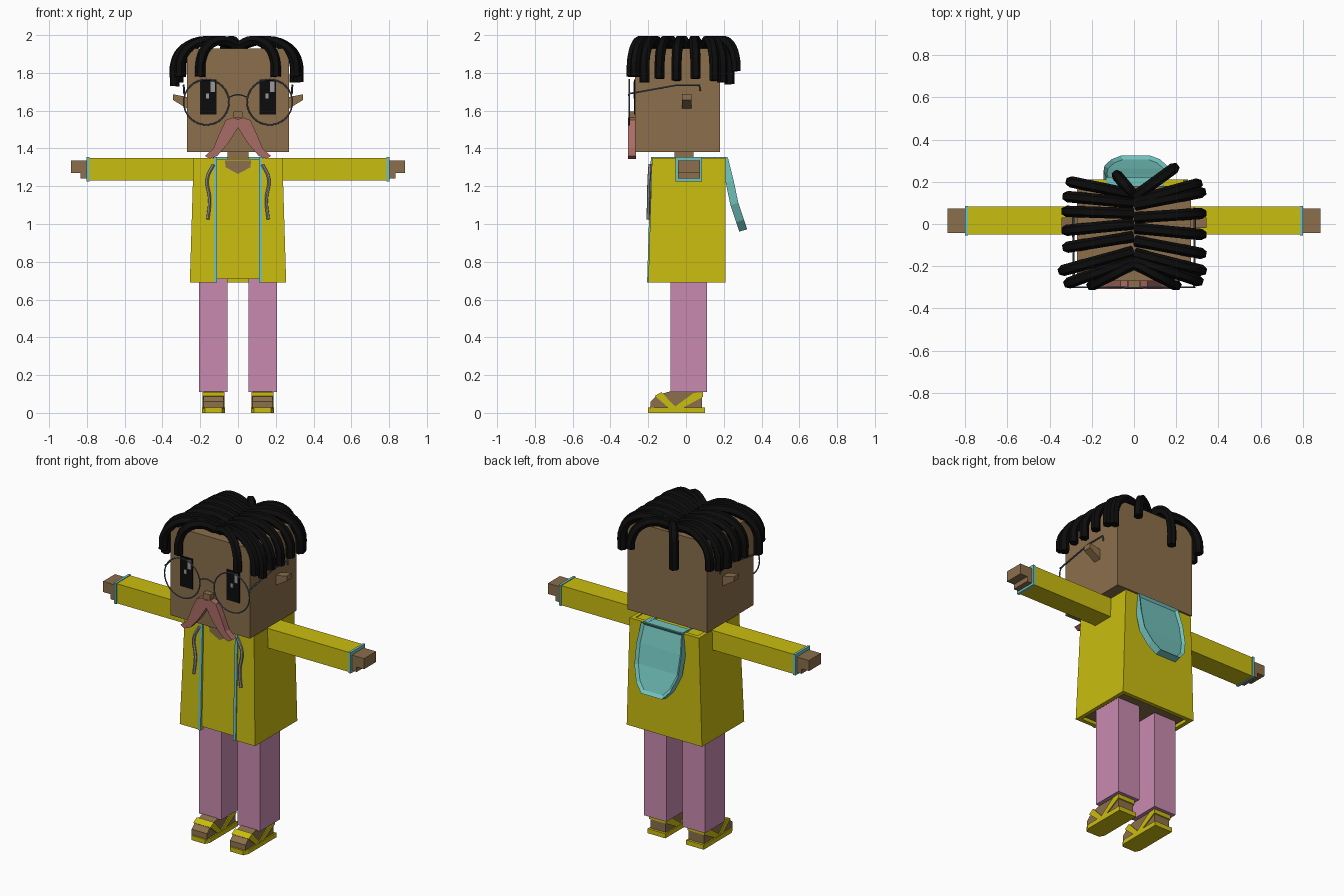
import bpy, bmesh, math
from mathutils import Vector

cube = bpy.data.objects.get("Cube")
if cube:
    bpy.data.objects.remove(cube, do_unlink=True)


def material(name, hex_code):
    rgb = [int(hex_code[i:i + 2], 16) / 255 for i in (0, 2, 4)]
    lin = [c / 12.92 if c <= 0.04045 else ((c + 0.055) / 1.055) ** 2.4 for c in rgb]
    m = bpy.data.materials.new(name)
    m.use_nodes = True
    m.diffuse_color = (*lin, 1)
    m.node_tree.nodes["Principled BSDF"].inputs["Base Color"].default_value = (*lin, 1)
    return m


SKIN = material("brown skin", "8B6F4B")
YELLOW = material("yellow cloth", "CABD10")
PINK = material("pink cloth", "C98BB0")
CYAN = material("cyan trim", "72C2BC")
BLACK = material("black", "0C0C0C")
SALMON = material("salmon moustache", "AA6C65")
STEEL = material("steel frame", "5C6573")
CORD = material("grey cord", "9A9A9E")
SIDES = ((-1, "right"), (1, "left"))


def finish(name, bm, *mats):
    bmesh.ops.recalc_face_normals(bm, faces=bm.faces)
    me = bpy.data.meshes.new(name)
    bm.to_mesh(me)
    bm.free()
    for m in mats:
        me.materials.append(m)
    ob = bpy.data.objects.new(name, me)
    bpy.context.collection.objects.link(ob)
    return ob


def prism(name, pts, axis, lo, hi, mat):
    """Extrude a 2D outline along the given axis; points use the other two axes in order."""
    bm = bmesh.new()

    def place(p, d):
        co = list(p)
        co.insert("xyz".index(axis), d)
        return bm.verts.new(co)
    a = [place(p, lo) for p in pts]
    b = [place(p, hi) for p in pts]
    n = len(pts)
    bm.faces.new(a)
    bm.faces.new(b)
    for i in range(n):
        j = (i + 1) % n
        bm.faces.new((a[i], a[j], b[j], b[i]))
    return finish(name, bm, mat)


def box(name, x, y, z, mat):
    x = sorted(x)
    return prism(name, [(x[0], y[0]), (x[1], y[0]), (x[1], y[1]), (x[0], y[1])], "z", *z, mat)


def loft(name, bottom, top, z0, z1, *mats):
    """Join a bottom outline to a matching top outline."""
    bm = bmesh.new()
    a = [bm.verts.new((*p, z0)) for p in bottom]
    b = [bm.verts.new((*p, z1)) for p in top]
    floor = bm.faces.new(a)
    bm.faces.new(b)
    for i in range(len(a)):
        j = (i + 1) % len(a)
        bm.faces.new((a[i], a[j], b[j], b[i]))
    floor.material_index = len(mats) - 1
    return finish(name, bm, *mats)


def tube(name, pts, radius, mat, smooth_path=True):
    cu = bpy.data.curves.new(name, "CURVE")
    cu.dimensions = "3D"
    cu.bevel_depth, cu.bevel_resolution, cu.use_fill_caps = radius, 1, True
    cu.resolution_u = 4
    sp = cu.splines.new("BEZIER" if smooth_path else "POLY")
    points = sp.bezier_points if smooth_path else sp.points
    points.add(len(pts) - 1)
    for q, p in zip(points, pts):
        if smooth_path:
            q.co = p
            q.handle_left_type = q.handle_right_type = "AUTO"
        else:
            q.co = (*p, 1)
    sp.use_smooth = False
    src = bpy.data.objects.new(name + "_path", cu)
    bpy.context.collection.objects.link(src)
    me = bpy.data.meshes.new_from_object(src.evaluated_get(bpy.context.evaluated_depsgraph_get()))
    bpy.data.objects.remove(src, do_unlink=True)
    me.materials.clear()
    me.materials.append(mat)
    ob = bpy.data.objects.new(name, me)
    bpy.context.collection.objects.link(ob)


# Head, neck and nose
box("head", (-.27, .27), (-.27, .18), (1.38, 1.93), SKIN)
box("neck", (-.055, .055), (-.06, .04), (1.3, 1.39), SKIN)
box("nose", (-.025, .025), (-.305, -.265), (1.56, 1.595), SKIN)

# Moustache with two drooping lobes
half = [(.03, 1.563), (.065, 1.55), (.1, 1.475), (.13, 1.4), (.175, 1.36), (.15, 1.345), (.11, 1.36), (.05, 1.43)]
outline = [(0, 1.555)] + half + [(0, 1.51)] + [(-x, z) for x, z in reversed(half)]
prism("moustache", outline, "y", -.308, -.266, SALMON)

# Coat: open-fronted shell around a shirt with a bare underside
def coat_outline(w, front, back, t=.025, gap=.11):
    right = [(gap, front), (w, front), (w, back)]
    inner = [(w - t, back - t), (w - t, front + t), (gap, front + t)]
    mirror = lambda pts: [(-x, y) for x, y in reversed(pts)]
    return right + mirror(right) + mirror(inner) + inner


loft("coat", coat_outline(.255, -.2, .21), coat_outline(.235, -.18, .21), .69, 1.35, YELLOW)
rect = lambda w, f, b: [(-w, f), (w, f), (w, b), (-w, b)]
loft("shirt", rect(.235, -.192, .19), rect(.215, -.174, .19), .71, 1.345, YELLOW, SKIN)
prism("bare_chest", [(-.07, 1.335), (.07, 1.335), (.065, 1.3), (0, 1.265), (-.065, 1.3)],
      "y", -.181, -.172, SKIN)

# Hood hanging on the back, with a raised rim
bm = bmesh.new()
rows = [(.14, .2, 1.35), (.152, .21, 1.22), (.148, .235, 1.1), (.115, .265, 1.01), (.07, .282, .96)]
grid = [[bm.verts.new((s * w + .008, y, z)) for s in (-1, 1)] for w, y, z in rows]
faces = [bm.faces.new((p[0], p[1], q[1], q[0])) for p, q in zip(grid, grid[1:])]
ext = bmesh.ops.extrude_face_region(bm, geom=faces, use_keep_orig=True)["geom"]
for v in ext:
    if isinstance(v, bmesh.types.BMVert):
        v.co += Vector((0, .022 if v.co.z > 1.3 else .042, .012))
        v.co.z = min(v.co.z, 1.352)
bmesh.ops.recalc_face_normals(bm, faces=bm.faces)
back = [f for f in ext if isinstance(f, bmesh.types.BMFace)]
bmesh.ops.inset_region(bm, faces=back, thickness=.016, use_even_offset=True)
for v in {v for f in back for v in f.verts}:
    v.co.y -= .014
finish("hood", bm, CYAN)
box("hood_collar", (-.13, .14), (.15, .215), (1.345, 1.354), CYAN)

# Strands of hair: root y, end x, end y, end z
hair = {
    -1: [(.14, -.08, .23, 1.74), (.14, -.3, .2, 1.78), (.1, -.315, .13, 1.76), (.05, -.32, .06, 1.75),
         (0, -.32, -.03, 1.76), (-.06, -.315, -.11, 1.75), (-.13, -.335, -.22, 1.73),
         (-.17, -.31, -.28, 1.78), (-.19, -.2, -.29, 1.78)],
    1: [(.13, .19, .265, 1.81), (.11, .3, .19, 1.75), (.09, .318, .15, 1.76), (.03, .32, .05, 1.77),
        (-.02, .32, -.05, 1.76), (-.08, .32, -.14, 1.77), (-.14, .32, -.22, 1.75),
        (-.17, .305, -.27, 1.78), (-.19, .2, -.29, 1.78)],
}
for s, side in SIDES:
    for n, (ry, ex, ey, ez) in enumerate(hair[s]):
        path = []
        for t, z in ((0, 1.942), (.4, 1.972), (.78, 1.945), (.97, 1.875), (1.0, ez)):
            path.append((s * .005 * (1 - t) + ex * t, ry + (ey - ry) * t, z))
        tube(f"{side}_hair_strand_{n + 1}", path, .027, BLACK)

# Eye highlights: offsets are the same on both eyes
for s, side in SIDES:
    cx = s * .158
    box(f"{side}_eye", (cx - .043, cx + .043), (-.276, -.268), (1.58, 1.765), BLACK)
    box(f"{side}_eye_glint", (cx + .012, cx + .035), (-.279, -.274), (1.70, 1.755), CORD)
    box(f"{side}_eye_small_glint", (cx - .012, cx + .004), (-.279, -.274), (1.665, 1.69), CORD)

    # Glasses
    bpy.ops.mesh.primitive_torus_add(major_segments=32, minor_segments=6, major_radius=.12, minor_radius=.004,
                                     location=(s * .168, -.3, 1.645), rotation=(math.pi / 2, 0, 0))
    ring = bpy.context.object
    ring.name = f"{side}_glasses_ring"
    ring.data.materials.append(STEEL)
    tube(f"{side}_glasses_arm", [(s * .285, -.3, 1.69), (s * .288, -.05, 1.735), (s * .288, .07, 1.735),
                                 (s * .285, .075, 1.705)], .005, STEEL, False)

    # Ear wedge
    prism(f"{side}_ear", [(s * .26, 1.605), (s * .345, 1.657), (s * .345, 1.687), (s * .26, 1.67)],
          "y", -.02, .03, SKIN)

    # Coat edging over the shoulder, and drawstring
    edge = [(-.206, .69), (-.186, 1.355), (.212, 1.355), (.212, 1.345), (-.17, 1.345), (-.19, .69)]
    prism(f"{side}_coat_edging", edge, "x", s * .11, s * .128, CYAN)
    tube(f"{side}_drawstring", [(s * .13, -.19, 1.315), (s * .163, -.195, 1.24), (s * .15, -.198, 1.13),
                                (s * .16, -.2, 1.025)], .009, CORD)

    # Sleeve, cuff and hand
    box(f"{side}_sleeve", (s * .22, s * .795), (-.05, .082), (1.23, 1.35), YELLOW)
    box(f"{side}_cuff", (s * .787, s * .802), (-.055, .086), (1.226, 1.354), CYAN)
    box(f"{side}_hand", (s * .79, s * .885), (-.043, .073), (1.27, 1.335), SKIN)
    box(f"{side}_fingers", (s * .79, s * .835), (-.043, .073), (1.24, 1.275), SKIN)

    # Trouser leg
    box(f"{side}_leg", (s * .055, s * .207), (-.083, .112), (.11, .725), PINK)

    # Foot and sandal
    foot = [(-.19, .02), (-.188, .06), (-.15, .095), (-.08, .115), (.085, .115), (.085, .02)]
    prism(f"{side}_foot", foot, "x", s * .078, s * .182, SKIN)
    sole = [(.085, -.2), (.175, -.2), (.19, -.17), (.19, .1), (.07, .1), (.07, -.17)]
    prism(f"{side}_sole", [(s * x, y) for x, y in sole], "z", 0, .028, YELLOW)
    toe_strap = [(-.09, .025), (-.05, .025), (-.13, .11), (-.165, .09)]
    heel_strap = [(-.07, .025), (-.02, .025), (.09, .085), (.09, .11), (.04, .105)]
    for part, pts in (("toe_strap", toe_strap), ("heel_strap", heel_strap)):
        prism(f"{side}_{part}", pts, "x", s * .072, s * .188, YELLOW)

tube("glasses_bridge", [(-.052, -.3, 1.67), (0, -.303, 1.685), (.052, -.3, 1.67)], .004, STEEL)
